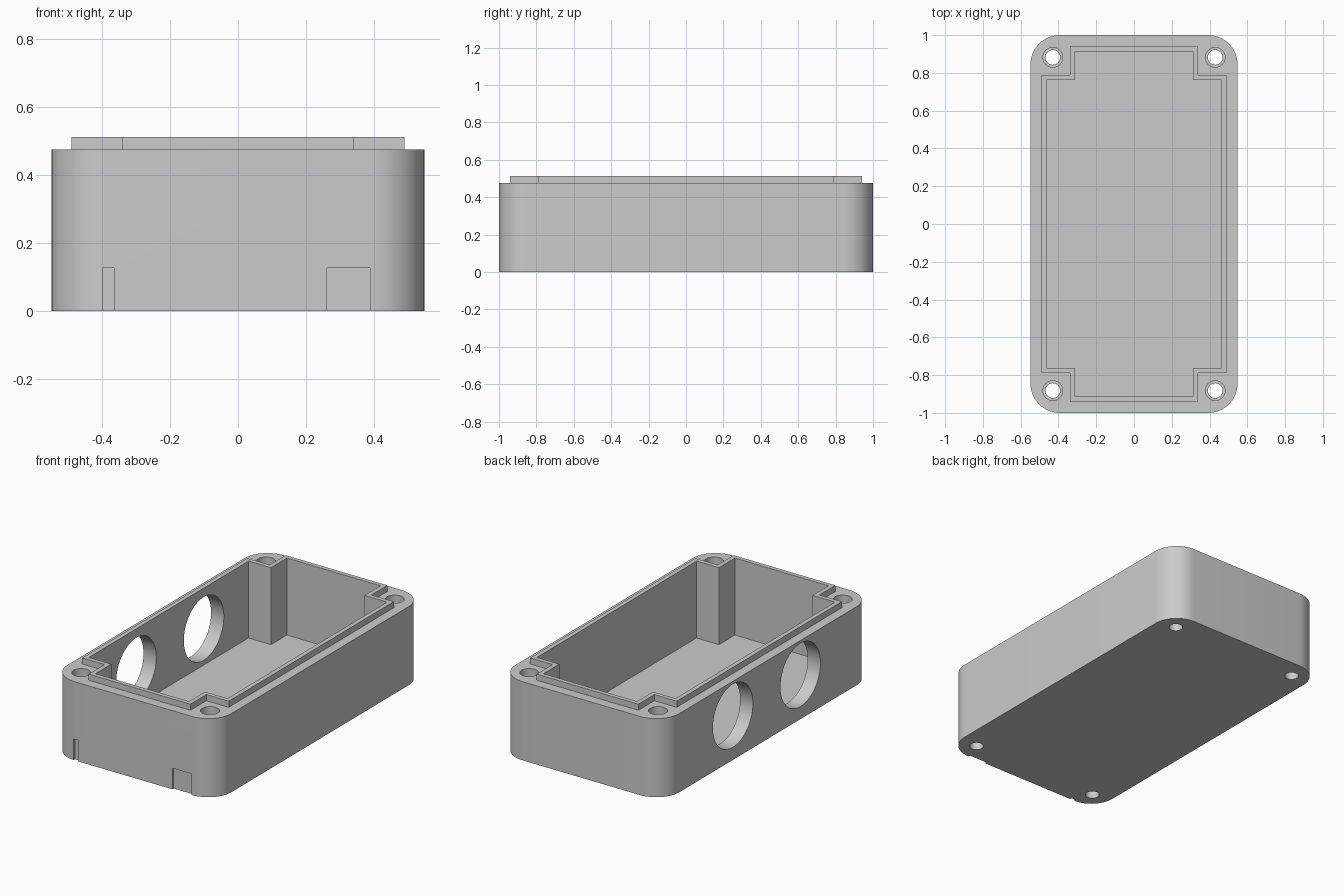
import bpy
import bmesh
from math import sin, cos, pi, radians
from mathutils import Matrix

cube = bpy.data.objects.get("Cube")
if cube:
    bpy.data.objects.remove(cube, do_unlink=True)

HALF_X, HALF_Y, CORNER = 0.548, 1.0, 0.155
RIM_Z, LIP_Z, FLOOR_Z = 0.475, 0.512, 0.047
SCREW_X, SCREW_Y = 0.43, 0.882

grey = bpy.data.materials.new("light grey plastic")
grey.use_nodes = True
grey.diffuse_color = (0.6, 0.6, 0.6, 1)
grey.node_tree.nodes["Principled BSDF"].inputs["Base Color"].default_value = (0.6, 0.6, 0.6, 1)


def add_object(name, bm):
    bmesh.ops.recalc_face_normals(bm, faces=bm.faces)
    mesh = bpy.data.meshes.new(name)
    bm.to_mesh(mesh)
    bm.free()
    mesh.materials.append(grey)
    obj = bpy.data.objects.new(name, mesh)
    bpy.context.collection.objects.link(obj)
    return obj


def prism(name, outline, z0, z1):
    bm = bmesh.new()
    face = bm.faces.new([bm.verts.new((x, y, z0)) for x, y in outline])
    top = bmesh.ops.extrude_face_region(bm, geom=[face])["geom"]
    verts = [v for v in top if isinstance(v, bmesh.types.BMVert)]
    bmesh.ops.translate(bm, verts=verts, vec=(0, 0, z1 - z0))
    return add_object(name, bm)


def cylinder(name, center, radius, depth, turn=None, sides=48):
    bm = bmesh.new()
    matrix = Matrix.Translation(center) @ (turn or Matrix.Identity(4))
    bmesh.ops.create_cone(bm, cap_ends=True, segments=sides, radius1=radius,
                          radius2=radius, depth=depth, matrix=matrix)
    return add_object(name, bm)


def rounded_rectangle(hx, hy, r, steps=16):
    points = []
    for i, (sx, sy) in enumerate([(1, 1), (-1, 1), (-1, -1), (1, -1)]):
        for k in range(steps + 1):
            a = (i + k / steps) * pi / 2
            points.append((sx * (hx - r) + r * cos(a), sy * (hy - r) + r * sin(a)))
    return points


def notched_rectangle(hx, hy, nx, ny):
    quarter = [(hx, ny), (nx, ny), (nx, hy)]
    half = quarter + [(-x, y) for x, y in reversed(quarter)]
    return half + [(-x, -y) for x, y in half]


def combine(target, tool, operation):
    mod = target.modifiers.new("Boolean", "BOOLEAN")
    mod.operation, mod.solver, mod.object = operation, "EXACT", tool
    graph = bpy.context.evaluated_depsgraph_get()
    mesh = bpy.data.meshes.new_from_object(target.evaluated_get(graph))
    target.modifiers.clear()
    target.data = mesh
    bpy.data.objects.remove(tool, do_unlink=True)


# Rounded shell with a raised sealing lip
body = prism("enclosure_body", rounded_rectangle(HALF_X, HALF_Y, CORNER), 0, RIM_Z)
lip = prism("sealing_lip", notched_rectangle(0.49, 0.94, 0.34, 0.788), 0.3, LIP_Z)
combine(body, lip, "UNION")

# Pocket that leaves four square corner posts
pocket = prism("pocket", notched_rectangle(0.463, 0.914, 0.313, 0.762), FLOOR_Z, 0.7)
combine(body, pocket, "DIFFERENCE")

# Stepped screw holes through the posts
for sx in (-1, 1):
    for sy in (-1, 1):
        x, y = sx * SCREW_X, sy * SCREW_Y
        combine(body, cylinder("screw_hole", (x, y, 0.3), 0.039, 1), "DIFFERENCE")
        combine(body, cylinder("screw_recess", (x, y, 0.42), 0.052, 0.6), "DIFFERENCE")

# Two round ports in one long wall
for y in (-0.31, 0.335):
    port = cylinder("port", (-0.55, y, 0.267), 0.191, 0.3,
                    Matrix.Rotation(pi / 2, 4, "Y"), 64)
    combine(body, port, "DIFFERENCE")

# Shallow notches at the foot of the front wall
for x0, x1 in ((-0.398, -0.365), (0.262, 0.388)):
    notch = prism("notch", [(x0, -1.1), (x1, -1.1), (x1, -0.988), (x0, -0.988)], -0.1, 0.127)
    combine(body, notch, "DIFFERENCE")

bpy.ops.object.select_all(action="DESELECT")
body.select_set(True)
bpy.context.view_layer.objects.active = body
bpy.ops.object.shade_smooth_by_angle(angle=radians(30))
